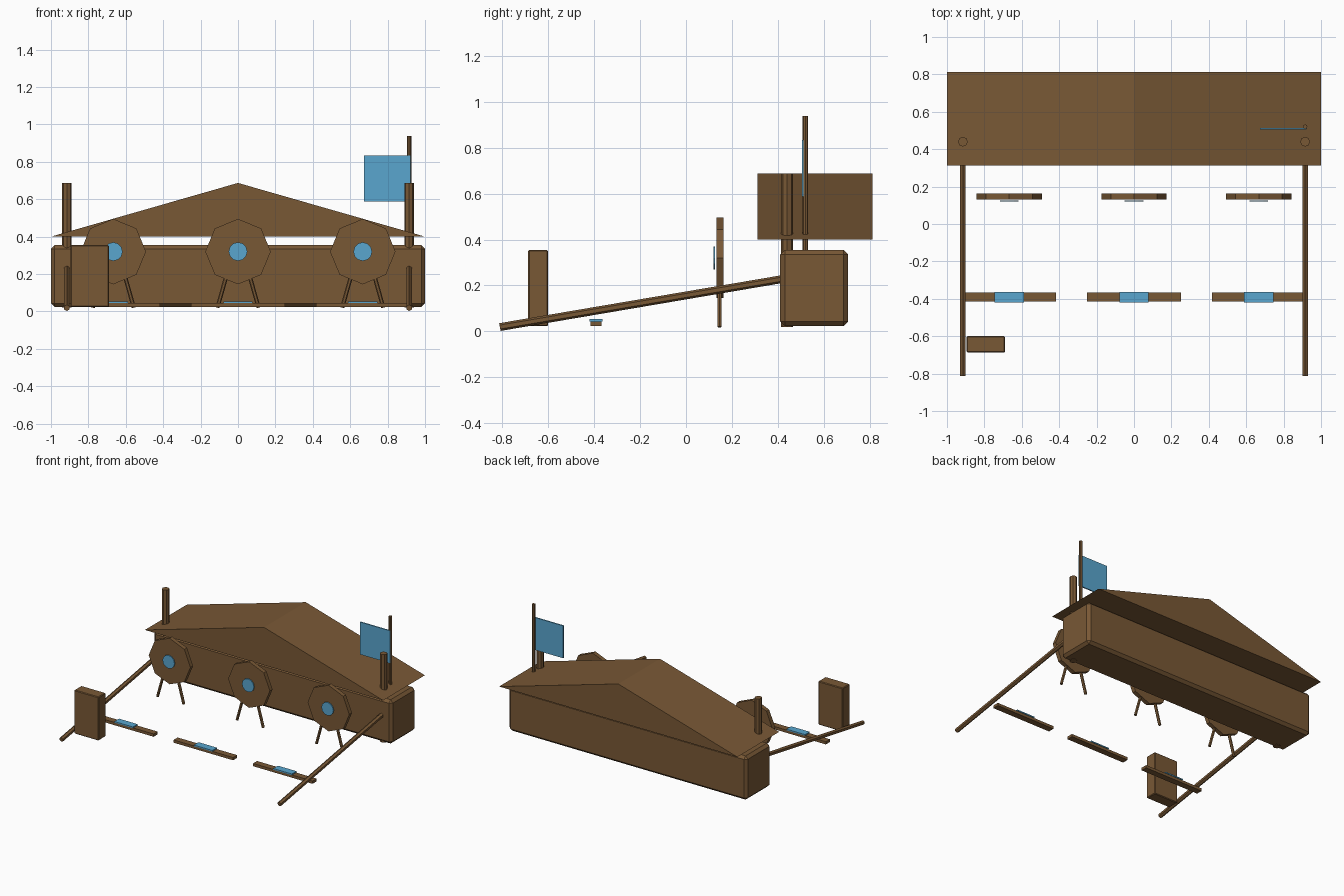
import bpy, bmesh, math
from mathutils import Vector

if "Cube" in bpy.data.objects:
    bpy.data.objects.remove(bpy.data.objects["Cube"])


def material(name, rgb):
    m = bpy.data.materials.new(name)
    m.diffuse_color = (*rgb, 1)
    m.use_nodes = True
    m.node_tree.nodes["Principled BSDF"].inputs["Base Color"].default_value = m.diffuse_color
    return m


WOOD = material("brown wood", (0.19, 0.098, 0.036))
BLUE = material("light blue", (0.10, 0.38, 0.62))


def finish(name, bm, mat):
    bmesh.ops.recalc_face_normals(bm, faces=bm.faces)
    me = bpy.data.meshes.new(name)
    bm.to_mesh(me)
    bm.free()
    me.materials.append(mat)
    ob = bpy.data.objects.new(name, me)
    bpy.context.collection.objects.link(ob)
    return ob


def box(name, lo, hi, mat, bevel=0):
    bm = bmesh.new()
    bmesh.ops.create_cube(bm, size=1)
    for v in bm.verts:
        v.co = [l + (c + 0.5) * (h - l) for c, l, h in zip(v.co, lo, hi)]
    if bevel:
        bmesh.ops.bevel(bm, geom=bm.edges[:], offset=bevel, segments=1, affect='EDGES')
    return finish(name, bm, mat)


def rod(name, a, b, r, sides, mat, spin=0.0):
    """Flat-sided cylinder from a to b."""
    a, b = Vector(a), Vector(b)
    d = b - a
    bm = bmesh.new()
    bmesh.ops.create_cone(bm, cap_ends=True, segments=sides, radius1=r, radius2=r, depth=d.length)
    rot = d.to_track_quat('Z', 'Y')
    for v in bm.verts:
        c, s = math.cos(spin), math.sin(spin)
        p = Vector((v.co.x * c - v.co.y * s, v.co.x * s + v.co.y * c, v.co.z))
        v.co = rot @ p + (a + b) / 2
    return finish(name, bm, mat)


# back wall
box("back_wall", (-1, 0.41, 0.023), (1, 0.705, 0.355), WOOD, 0.02)

# gable roof: triangle profile extruded along y
bm = bmesh.new()
front = [bm.verts.new((x, 0.312, z)) for x, z in ((-1, 0.4), (1, 0.4), (0, 0.687))]
face = bm.faces.new(front)
ext = bmesh.ops.extrude_face_region(bm, geom=[face])["geom"]
bmesh.ops.translate(bm, vec=(0, 0.5, 0), verts=[e for e in ext if isinstance(e, bmesh.types.BMVert)])
finish("roof", bm, WOOD)

# roof posts and sloping side rails
for side, sx in (("left", -1), ("right", 1)):
    x = sx * 0.915
    rod(side + "_post", (x, 0.44, 0.02), (x, 0.44, 0.687), 0.026, 8, WOOD)
    rod(side + "_rail", (x, -0.81, 0.019), (x, 0.45, 0.233), 0.017, 6, WOOD)

# three lanes: target, bullseye, legs and shooting line
for i, x in enumerate((-0.667, 0, 0.667), 1):
    rod(f"target_{i}", (x, 0.132, 0.32), (x, 0.164, 0.32), 0.175, 8, WOOD)
    rod(f"bullseye_{i}", (x, 0.119, 0.32), (x, 0.126, 0.32), 0.05, 12, BLUE)
    for side, s in (("left", -1), ("right", 1)):
        rod(f"target_{i}_{side}_leg", (x + s * 0.11, 0.146, 0.02),
            (x + s * 0.065, 0.146, 0.18), 0.011, 6, WOOD)
    box(f"shooting_line_{i}", (x - 0.25, -0.415, 0.023), (x + 0.25, -0.367, 0.044), WOOD)
    box(f"line_marker_{i}", (x - 0.078, -0.419, 0.044), (x + 0.078, -0.363, 0.053), BLUE)

# equipment crate
box("equipment_box", (-0.895, -0.687, 0.023), (-0.69, -0.6, 0.354), WOOD, 0.005)

# flag
rod("flag_pole", (0.915, 0.52, 0.3), (0.915, 0.52, 0.938), 0.012, 8, WOOD)
box("flag", (0.673, 0.504, 0.588), (0.922, 0.513, 0.834), BLUE)
